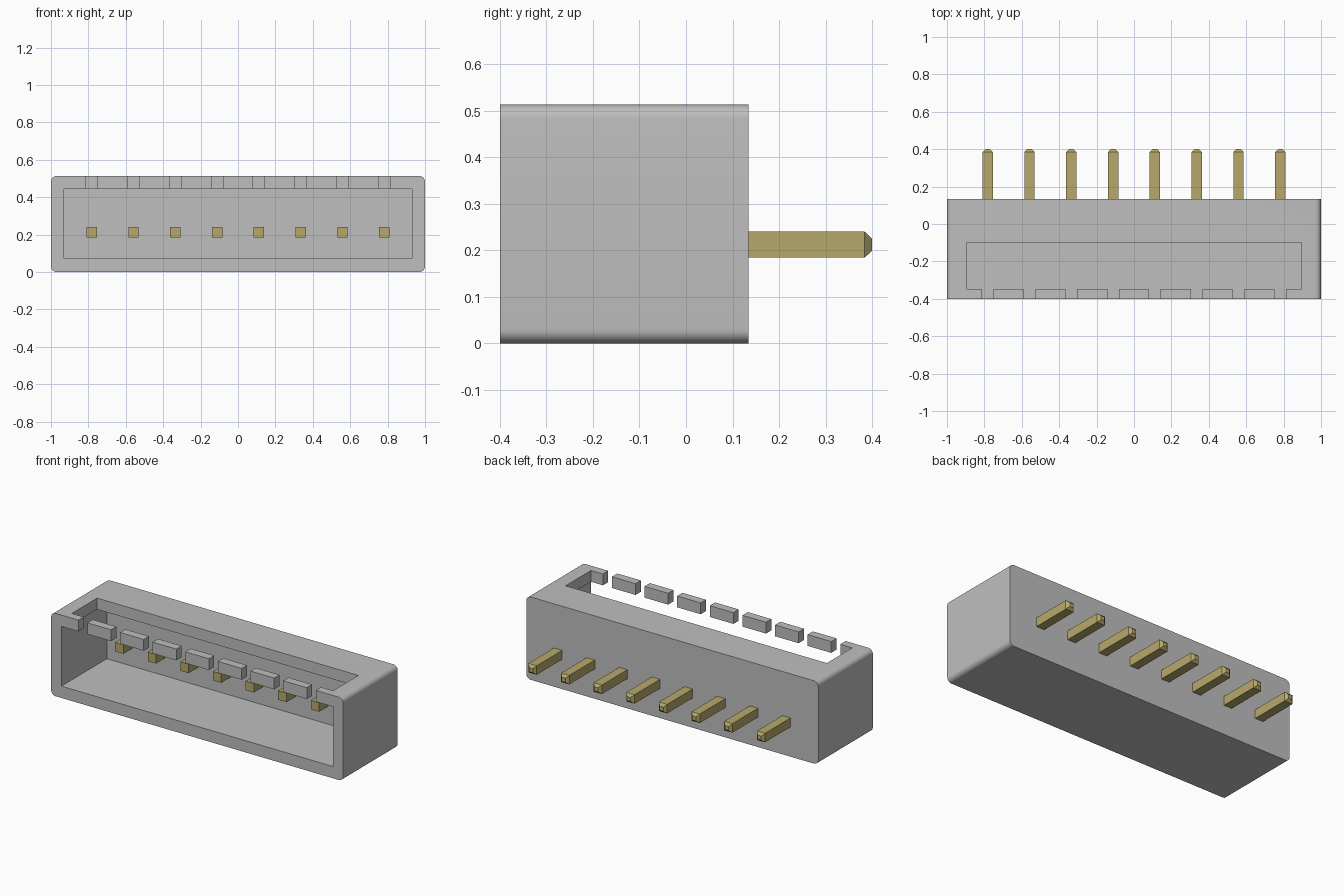
import bpy, bmesh, math
from mathutils import Vector

if "Cube" in bpy.data.objects:
    bpy.data.objects.remove(bpy.data.objects["Cube"])

PINS = 8
PITCH = 0.2235
PIN_X = [(i - (PINS - 1) / 2) * PITCH for i in range(PINS)]


def make_material(name, rgb):
    mat = bpy.data.materials.new(name)
    mat.use_nodes = True
    mat.diffuse_color = (*rgb, 1)
    mat.node_tree.nodes["Principled BSDF"].inputs["Base Color"].default_value = (*rgb, 1)
    return mat


def add_box(bm, low, high):
    low, high = Vector(low), Vector(high)
    verts = bmesh.ops.create_cube(bm, size=1)["verts"]
    for v in verts:
        v.co = (low + high) / 2 + v.co * (high - low)
    return verts


def make_object(name, bm, mat=None):
    mesh = bpy.data.meshes.new(name)
    bmesh.ops.recalc_face_normals(bm, faces=bm.faces)
    bm.to_mesh(mesh)
    bm.free()
    obj = bpy.data.objects.new(name, mesh)
    bpy.context.collection.objects.link(obj)
    if mat:
        mesh.materials.append(mat)
    return obj


def cut(target, name, boxes):
    """Subtract a set of boxes from the target and discard the cutter."""
    bm = bmesh.new()
    for low, high in boxes:
        add_box(bm, low, high)
    cutter = make_object(name, bm)
    cutter.hide_render = True
    mod = target.modifiers.new(name, "BOOLEAN")
    mod.operation = "DIFFERENCE"
    mod.solver = "EXACT"
    mod.object = cutter
    bpy.ops.object.select_all(action="DESELECT")
    bpy.context.view_layer.objects.active = target
    target.select_set(True)
    bpy.ops.object.modifier_apply(modifier=name)
    bpy.data.objects.remove(cutter)


plastic = make_material("grey plastic", (0.52, 0.52, 0.52))
gold = make_material("dull gold", (0.467, 0.393, 0.147))

# Housing block with its four lengthwise edges rounded
bm = bmesh.new()
add_box(bm, (-1, -0.4, 0), (1, 0.134, 0.513))
long_edges = [e for e in bm.edges if abs(e.verts[0].co.y - e.verts[1].co.y) > 0.1]
bmesh.ops.bevel(bm, geom=long_edges, offset=0.03, segments=8, profile=0.5, affect="EDGES")
housing = make_object("housing", bm, plastic)

# Front cavity, top window and the row of notches in the front lip
cut(housing, "cavity_cutter", [((-0.93, -0.6, 0.073), (0.93, 0.045, 0.443))])
cut(housing, "window_cutter", [((-0.895, -0.348, 0.3), (0.895, -0.1, 0.7))])
cut(housing, "notch_cutter", [((x - 0.031, -0.6, 0.35), (x + 0.031, -0.3, 0.7)) for x in PIN_X])
bpy.ops.object.shade_smooth_by_angle(angle=math.radians(30))

# Square contact pins with chamfered rear tips
HALF, PIN_Z = 0.028, 0.212
for i, x in enumerate(PIN_X):
    bm = bmesh.new()
    add_box(bm, (x - HALF, -0.045, PIN_Z - HALF), (x + HALF, 0.384, PIN_Z + HALF))
    rear = max(bm.faces, key=lambda f: f.calc_center_median().y)
    tip = bmesh.ops.extrude_discrete_faces(bm, faces=[rear])["faces"][0]
    for v in tip.verts:
        v.co.x = x + (v.co.x - x) * 0.45
        v.co.z = PIN_Z + (v.co.z - PIN_Z) * 0.45
        v.co.y = 0.4
    make_object(f"contact_pin_{i + 1}", bm, gold)
